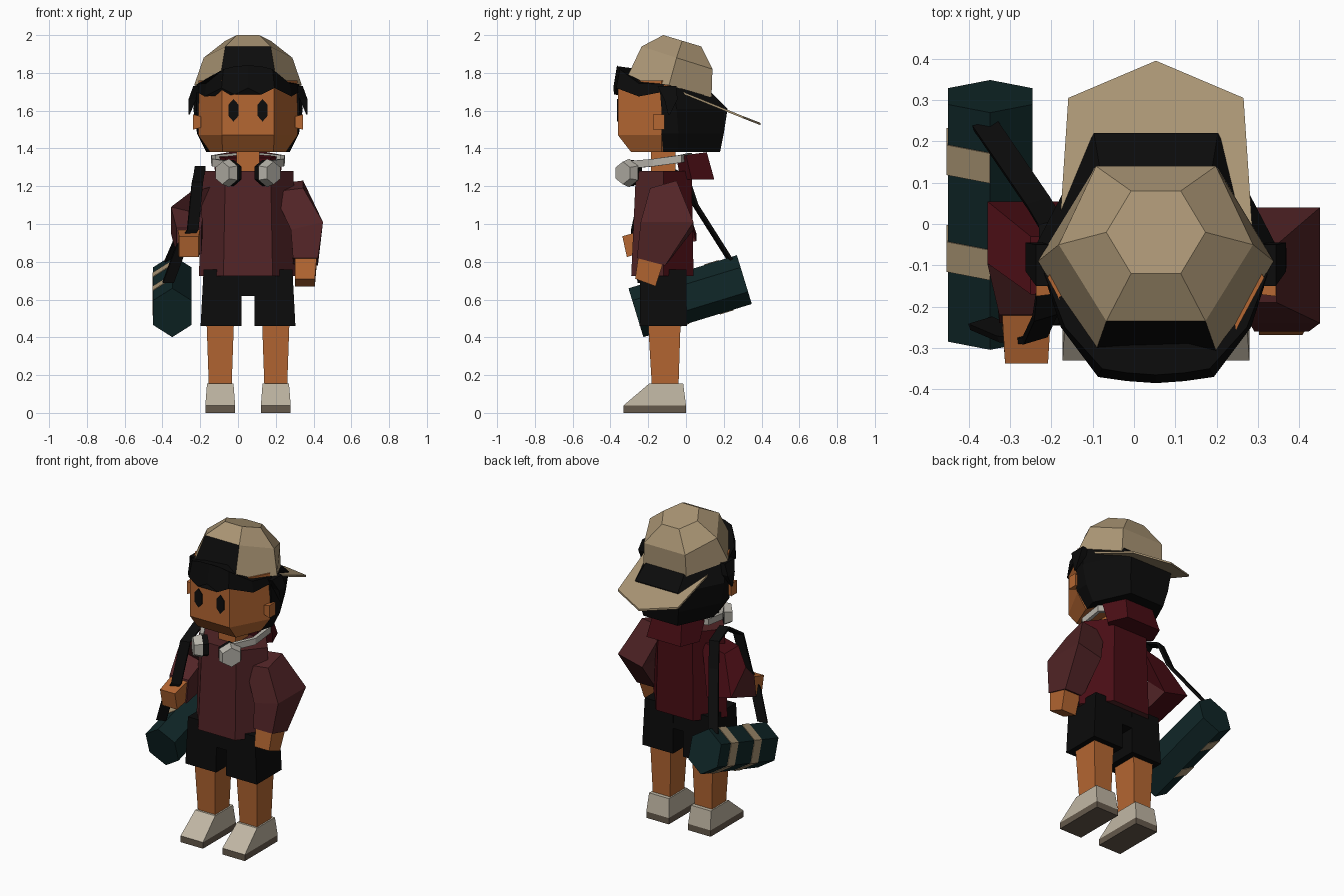
import bpy, bmesh, math
from mathutils import Vector as V

if "Cube" in bpy.data.objects:
    bpy.data.objects.remove(bpy.data.objects["Cube"])

CX = 0.053  # centre line of the figure


def material(name, r, g, b):
    m = bpy.data.materials.new(name)
    m.use_nodes = True
    m.diffuse_color = (r, g, b, 1)
    m.node_tree.nodes["Principled BSDF"].inputs["Base Color"].default_value = (r, g, b, 1)
    return m


skin = material("skin", 0.46, 0.135, 0.032)
maroon = material("maroon cloth", 0.085, 0.018, 0.02)
red = material("deep red cloth", 0.065, 0.004, 0.007)
black = material("black", 0.0035, 0.0035, 0.0035)
tan = material("tan canvas", 0.40, 0.30, 0.175)
cream = material("cream shoe", 0.53, 0.47, 0.37)
sole_mat = material("sole", 0.13, 0.10, 0.072)
teal = material("dark teal", 0.005, 0.02, 0.021)
grey = material("light grey", 0.47, 0.45, 0.40)


def loft(name, rings, mat, second=None, rule=None):
    """Skin a list of equal rings, cap both ends, flat shaded."""
    bm = bmesh.new()
    rows = [[bm.verts.new(p) for p in r] for r in rings]
    n = len(rows[0])
    for a, b in zip(rows, rows[1:]):
        for i in range(n):
            j = (i + 1) % n
            bm.faces.new((a[i], a[j], b[j], b[i]))
    bm.faces.new(rows[0])
    bm.faces.new(rows[-1])
    bmesh.ops.recalc_face_normals(bm, faces=bm.faces)
    me = bpy.data.meshes.new(name)
    me.materials.append(mat)
    if second:
        me.materials.append(second)
        for f in bm.faces:
            f.material_index = int(rule(f.calc_center_median()))
    bm.to_mesh(me)
    bm.free()
    ob = bpy.data.objects.new(name, me)
    bpy.context.collection.objects.link(ob)
    return ob


def sym(half, z=0):
    """Ring from half an outline, front to back, mirrored on the centre line."""
    pts = [V(p if len(p) == 3 else (*p, z)) for p in half]
    other = [V((-p.x, p.y, p.z)) for p in reversed(pts) if p.x]
    return [p + V((CX, 0, 0)) for p in pts + other]


def quad(c, u, v):
    c, u, v = V(c), V(u), V(v)
    return [c - u - v, c + u - v, c + u + v, c - u + v]


def box(c, hx, hy):
    return quad(c, (hx, 0, 0), (0, hy, 0))


def hexagon(c, u, v):
    angles = [math.radians(30 + 60 * k) for k in range(6)]
    return [V(c) + V(u) * math.cos(a) + V(v) * math.sin(a) for a in angles]


def ribbon(name, pts, axis, w, t, mat):
    pts, axis = [V(p) for p in pts], V(axis).normalized()
    rings = []
    for i, p in enumerate(pts):
        d = pts[min(i + 1, len(pts) - 1)] - pts[max(i - 1, 0)]
        rings.append(quad(p, d.cross(axis).normalized() * t, axis * w))
    return loft(name, rings, mat)


# Legs, shoes, shorts, ears, eyes and headphone cups on both sides
for side, s in (("left", 1), ("right", -1)):
    x = CX + 0.147 * s
    loft(side + "_sole", [box((x, -0.165, 0), 0.079, 0.165),
                          box((x, -0.165, 0.04), 0.079, 0.165)], sole_mat)
    loft(side + "_shoe", [box((x, -0.165, 0.04), 0.079, 0.165),
                          box((x, -0.105, 0.155), 0.07, 0.09)], cream)
    loft(side + "_leg", [box((x, -0.11, 0.13), 0.06, 0.07),
                         box((x, -0.115, 0.5), 0.073, 0.087)], skin)
    loft(side + "_shorts_leg", [box((CX + 0.143 * s, -0.12, 0.46), 0.108, 0.125),
                                box((CX + 0.135 * s, -0.12, 0.76), 0.1, 0.122)], black)
    loft(side + "_ear", [quad((CX + 0.25 * s, -0.145, 1.54), (0, 0.025, 0), (0, 0, 0.03)),
                         quad((CX + 0.29 * s, -0.145, 1.54), (0, 0.03, 0), (0, 0, 0.04))], skin)
    loft(side + "_eye", [hexagon((CX + 0.077 * s, y, 1.602), (0.03, 0, 0), (0, 0, 0.06))
                         for y in (-0.364, -0.358)], black)
    loft(side + "_hair_tuft", [box((CX + 0.26 * s, -0.1, 1.73), 0.03, 0.05),
                               box((CX + 0.295 * s, -0.08, 1.66), 0.02, 0.035),
                               box((CX + 0.312 * s, -0.09, 1.58), 0.004, 0.005)], black)
    # Headphone cup and cushion
    axis = V((0.72 * s, -0.69, 0))
    across = V((0.69, 0.72 * s, 0))
    hub = V((CX + 0.1 * s, -0.3, 1.27))
    loft(side + "_ear_cup", [hexagon(hub + axis * d, across * r, (0, 0, r))
                             for d, r in ((0, 0.075), (0.05, 0.06))], grey)
    loft(side + "_ear_cushion", [hexagon(hub + axis * d, across * 0.068, (0, 0, 0.068))
                                 for d in (-0.035, 0)], black)

loft("shorts_hips", [box((CX, -0.12, 0.62), 0.2, 0.123),
                     box((CX, -0.12, 0.75), 0.2, 0.12)], black)

# Jacket with a darker back, and its hood
loft("jacket", [sym([(0.13, -0.29), (0.26, -0.12), (0.13, 0.04)], 0.725),
                sym([(0.12, -0.265), (0.24, -0.12), (0.12, 0.03)], 1.28)],
     maroon, red, lambda c: c.y > -0.1)
loft("hood", [sym([(0.1, -0.03), (0.17, 0.03), (0.12, 0.15)], 1.235),
              sym([(0.12, -0.05, 1.35), (0.185, 0, 1.365), (0.1, 0.11, 1.38)])], red)
loft("neck", [box((CX, -0.12, 1.25), 0.06, 0.065), box((CX, -0.12, 1.42), 0.06, 0.065)], skin)

# Left arm hangs down
loft("left_sleeve", [quad((0.265, -0.12, 1.2), (0.08, 0, 0.01), (0, 0.07, 0.02)),
                     quad((0.365, -0.1, 0.99), (0.085, 0, 0.02), (0, 0.14, 0)),
                     quad((0.357, -0.185, 0.8), (0.066, 0, 0), (0, 0.075, -0.02))], maroon)
loft("left_hand", [quad((0.36, -0.185, 0.82), (0.058, 0, 0), (0, 0.066, -0.02)),
                   quad((0.355, -0.215, 0.69), (0.052, 0, 0), (0, 0.054, -0.02))], skin)

# Right arm bends forward at the elbow
loft("right_sleeve", [quad((-0.17, -0.1, 1.19), (0.08, 0, 0.02), (0, 0.07, 0)),
                      quad((-0.27, -0.02, 1.0), (0.085, 0, -0.02), (0, 0.075, -0.07)),
                      quad((-0.26, -0.23, 0.91), (0.066, 0, 0), (0, -0.01, -0.07))],
     maroon, red, lambda c: c.y > -0.11)
loft("right_hand", [quad((-0.26, -0.21, 0.915), (0.06, 0, 0), (0, -0.01, -0.06)),
                    quad((-0.26, -0.325, 0.88), (0.052, 0, 0), (0, 0.012, -0.055))], skin)

# Head and hair
loft("head", [sym([(0.135, -0.29), (0.2, -0.13), (0.12, 0.04)], 1.38),
              sym([(0.138, -0.36), (0.262, -0.13), (0.13, 0.08)], 1.47),
              sym([(0.138, -0.36), (0.262, -0.13), (0.13, 0.08)], 1.76)], skin)
loft("back_hair", [sym([(0.2, -0.12), (0.22, -0.04), (0.12, 0.18)], 1.38),
                   sym([(0.268, -0.13), (0.27, -0.04), (0.14, 0.2)], 1.48),
                   sym([(0.272, -0.13), (0.29, -0.05), (0.15, 0.22)], 1.61),
                   sym([(0.27, -0.14), (0.27, -0.07), (0.13, 0.1)], 1.73)], black)
loft("fringe", [sym([(0, -0.385, 1.72), (0.07, -0.38, 1.685), (0.14, -0.37, 1.72),
                     (0.23, -0.25, 1.675), (0.272, -0.12, 1.70), (0.1, -0.1, 1.72)]),
                sym([(0, -0.365, 1.84), (0.07, -0.36, 1.835), (0.13, -0.35, 1.82),
                     (0.22, -0.25, 1.745), (0.27, -0.12, 1.74), (0.1, -0.1, 1.80)])], black)

# Cap worn backwards, with hair in the front opening
loft("cap", [sym([(0.15, -0.32, 1.76), (0.285, -0.09, 1.735), (0.15, 0.135, 1.67)]),
             sym([(0.12, -0.235, 1.94), (0.235, -0.05, 1.88), (0.145, 0.14, 1.82)]),
             sym([(0.06, -0.12, 2.0), (0.12, -0.02, 1.97), (0.06, 0.08, 1.94)])],
     tan, black, lambda c: c.y < -0.25)
loft("cap_brim", [sym([(0.235, -0.04, 1.71 + h), (0.212, 0.305, 1.57 + h), (0, 0.395, 1.535 + h)])
                  for h in (-0.012, 0)], tan)

# Headphone band round the neck
half = [V((0.11, -0.28, 1.315)), V((0.18, -0.17, 1.325)), V((0.185, -0.03, 1.345)), V((0.08, 0.02, 1.355))]
ribbon("headphone_band", sym(half), (0, 0, 1), 0.02, 0.012, grey)

# Duffel bag, tilted up towards the back, with half bands on its outer side
tilt = math.radians(17)
along = V((0, math.cos(tilt), math.sin(tilt)))
up = V((0, -math.sin(tilt), math.cos(tilt)))
mid = V((-0.348, 0.022, 0.618))


def bag_ring(d, k=1):
    return hexagon(mid + along * d, (0.118 * k, 0, 0), up * 0.135 * k)


loft("duffel_bag", [bag_ring(-0.3), bag_ring(0.3)], teal)
for name, d in (("back", 0.16), ("front", -0.085)):
    loft(name + "_bag_band", [bag_ring(d + e, 1.03)[1:5] for e in (-0.038, 0.038)], tan)

# Shoulder strap from the back of the bag over the shoulder to its front
ribbon("bag_strap", [(-0.36, 0.24, 0.8), (-0.23, 0.05, 1.1), (-0.2, 0, 1.25), (-0.2, -0.1, 1.3),
                     (-0.215, -0.22, 1.22), (-0.24, -0.275, 0.97), (-0.3, -0.27, 0.88),
                     (-0.37, -0.24, 0.69)], (1, 0.3, 0), 0.03, 0.008, black)
